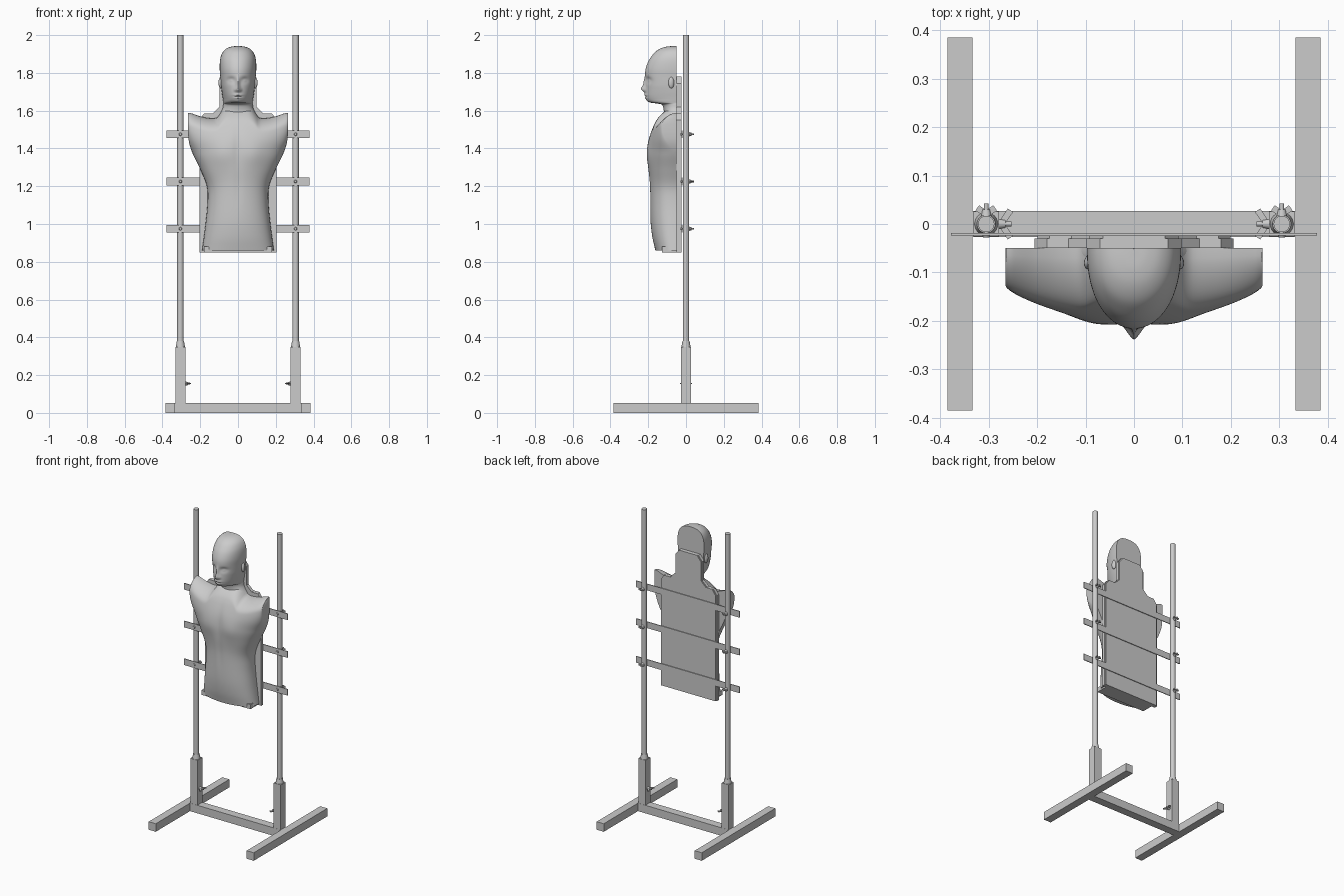
import bpy, bmesh, math
from math import sin, cos, pi, exp, sqrt
from mathutils import Matrix, Vector

if "Cube" in bpy.data.objects:
    bpy.data.objects.remove(bpy.data.objects["Cube"])

BACK = -0.05  # flat rear plane of the dummy


def make(name, bm, smooth=None):
    bmesh.ops.recalc_face_normals(bm, faces=bm.faces)
    me = bpy.data.meshes.new(name)
    bm.to_mesh(me)
    bm.free()
    ob = bpy.data.objects.new(name, me)
    bpy.context.collection.objects.link(ob)
    if smooth:
        bpy.ops.object.select_all(action='DESELECT')
        ob.select_set(True)
        bpy.context.view_layer.objects.active = ob
        bpy.ops.object.shade_smooth_by_angle(angle=math.radians(smooth))
    return ob


def add_box(bm, x0, x1, y0, y1, z0, z1, mat=Matrix()):
    m = Matrix.Translation(((x0+x1)/2, (y0+y1)/2, (z0+z1)/2)) @ Matrix.Diagonal((x1-x0, y1-y0, z1-z0, 1))
    bmesh.ops.create_cube(bm, size=1, matrix=mat @ m)


def add_cyl(bm, r0, r1, z0, z1, mat=Matrix(), seg=24):
    bmesh.ops.create_cone(bm, cap_ends=True, segments=seg, radius1=r0, radius2=r1, depth=z1-z0,
                          matrix=mat @ Matrix.Translation((0, 0, (z0+z1)/2)))


def box(name, *b):
    bm = bmesh.new()
    add_box(bm, *b)
    return make(name, bm)


def curve(keys, x, k=1):
    """Smooth interpolation of column k of a table, looked up by column 0."""
    n = len(keys)
    if x <= keys[0][0]:
        return keys[0][k]
    if x >= keys[-1][0]:
        return keys[-1][k]
    i = max(j for j in range(n-1) if keys[j][0] <= x)

    def slope(j):
        a, b = keys[max(j-1, 0)], keys[min(j+1, n-1)]
        return (b[k]-a[k]) / (b[0]-a[0])
    h = keys[i+1][0]-keys[i][0]
    t = (x-keys[i][0])/h
    return ((2*t**3-3*t*t+1)*keys[i][k] + (t**3-2*t*t+t)*h*slope(i)
            + (3*t*t-2*t**3)*keys[i+1][k] + (t**3-t*t)*h*slope(i+1))


def relief(name, rows):
    """Close a front surface grid against the flat rear plane."""
    bm = bmesh.new()
    F = [[bm.verts.new(p) for p in r] for r in rows]
    B = [[bm.verts.new((p[0], BACK, p[2])) for p in r] for r in rows]
    n, m = len(rows), len(rows[0])
    for i in range(n-1):
        for j in range(m-1):
            for G in (F, B):
                bm.faces.new((G[i][j], G[i][j+1], G[i+1][j+1], G[i+1][j]))
        for j in (0, m-1):
            bm.faces.new((F[i][j], F[i+1][j], B[i+1][j], B[i][j]))
    for i in (0, n-1):
        for j in range(m-1):
            bm.faces.new((F[i][j], F[i][j+1], B[i][j+1], B[i][j]))
    bmesh.ops.remove_doubles(bm, verts=bm.verts, dist=0.0003)
    return make(name, bm, 50)


def bump(x, z, cx, cz, sx, sz):
    return exp(-((x-cx)/sx)**2 - ((z-cz)/sz)**2)


# torso: (z, half width), (z, depth), (x, shoulder height), (z, arm stump share)
WIDTH = [(.86, .19), (1, .172), (1.12, .161), (1.2, .165), (1.29, .2), (1.38, .243), (1.45, .262), (1.6, .265)]
DEPTH = [(.86, .112), (.93, .128), (1.02, .138), (1.2, .142), (1.3, .15), (1.38, .153), (1.45, .146),
         (1.52, .122), (1.58, .09), (1.62, .075)]
SHOULDER = [(0, 1.62), (.06, 1.615), (.09, 1.59), (.11, 1.564), (.15, 1.56), (.2, 1.57), (.25, 1.587), (.265, 1.588)]
ARM = [(1.38, 0), (1.43, .3), (1.48, .52), (1.54, .68), (1.6, .8)]
rows = []
for i in range(61):
    v = 1-(1-i/60)**1.5
    row = []
    for j in range(73):
        t = pi*j/72
        u = -cos(t)
        z = .86 + v*(curve(SHOULDER, abs(u)*.265)-.86)
        x = curve(WIDTH, z)*u
        top = curve(SHOULDER, abs(u)*.265)-z
        cap = sqrt(max(0, 1-(1-min(top/.07, 1))**2))
        e = curve(ARM, z)
        f = sin(t)**(.72+.7*e)
        d = curve(DEPTH, z)*(e+(1-e)*f)
        # chest, breastbone and belly modelling
        d += .009*(bump(x, z, .08, 1.37, .06, .07)+bump(x, z, -.08, 1.37, .06, .07))
        d -= .005*bump(x, z, 0, 1.4, .02, .1) + .003*bump(x, z, 0, 1.2, .02, .1)
        row.append((x, BACK-d*cap*(1 if abs(u) < 1 or e > 0 else 0), z))
    rows.append(row)
relief("torso", rows)

# head and neck: (index, z, half width, depth)
HEAD = [(1.54, .13, .06), (1.58, .098, .066), (1.61, .082, .069), (1.632, .078, .078), (1.638, .077, .105),
        (1.643, .077, .138), (1.655, .079, .156), (1.675, .082, .164), (1.7, .086, .165), (1.74, .091, .163),
        (1.78, .094, .166), (1.82, .097, .164), (1.86, .096, .15), (1.89, .09, .131), (1.915, .077, .108),
        (1.932, .056, .078), (1.94, .03, .045), (1.942, .004, .006)]
HEAD = [(i,)+h for i, h in enumerate(HEAD)]
rows = []
for i in range(103):
    s = i/6
    z, w, d = (curve(HEAD, s, k) for k in (1, 2, 3))
    row = []
    for j in range(81):
        t = pi*j/80
        jaw = max(0, 1-abs(z-1.66)/.07)
        x, y = -w*cos(t), d*max(0, sin(t))**(.85+.25*jaw)
        if z > 1.64 and 0 < j < 80:
            ax = abs(x)
            y += .021*bump(x, z, 0, 1.715, .012, .016) + .012*bump(x, z, 0, 1.745, .009, .028)   # nose
            y += .006*bump(ax, z, .014, 1.71, .008, .008)                                        # nostrils
            y -= .013*bump(ax, z, .036, 1.762, .02, .014)                                        # sockets
            y += .007*bump(ax, z, .036, 1.759, .012, .007)                                       # eyelids
            y += .006*bump(x, z, 0, 1.683, .022, .006) + .006*bump(x, z, 0, 1.668, .018, .006)   # lips
            y -= .004*bump(x, z, 0, 1.6755, .022, .003)
            y += .004*bump(x, z, 0, 1.652, .018, .008)                                           # chin
        row.append((x, BACK-max(y, 0), z))
    rows.append(row)
relief("head", rows)

# ears
for s in (-1, 1):
    bm = bmesh.new()
    bmesh.ops.create_uvsphere(bm, u_segments=16, v_segments=10, radius=1,
                              matrix=Matrix.Translation((s*.092, -.078, 1.748)) @ Matrix.Rotation(s*.25, 4, 'Z')
                              @ Matrix.Diagonal((.011, .016, .03, 1)))
    make("ear", bm, 40)

# silhouette board with thinner backing sheet
HALF = [(.205, .85), (.205, 1.55), (.18, 1.585), (.135, 1.585), (.098, 1.62), (.098, 1.745), (.07, 1.78)]


def board(name, y0, y1, inset):
    bm = bmesh.new()
    pts = [(x-inset, z) for x, z in HALF]
    pts += [(-x, z) for x, z in reversed(pts)]
    f = bm.faces.new([bm.verts.new((x, y0, z)) for x, z in pts])
    ext = bmesh.ops.extrude_face_region(bm, geom=[f])
    bmesh.ops.translate(bm, vec=(0, y1-y0, 0), verts=[g for g in ext['geom'] if isinstance(g, bmesh.types.BMVert)])
    return make(name, bm)


board("silhouette_board", -.05, -.03, 0)
board("backing_sheet", -.03, -.024, .006)
box("bottom_ledge", -.18, .18, -.127, -.045, .85, .88)

# base frame
box("cross_bar", -.334, .334, -.027, .027, 0, .053)


def wing_nut(name, mat, span):
    """Threaded stud, hub and two flared wings pointing along local z."""
    bm = bmesh.new()
    add_cyl(bm, .005, .005, -.01, .026, mat, 12)
    add_cyl(bm, .011, .008, 0, .014, mat, 16)
    for s in (-1, 1):
        tilt = mat @ Matrix.Translation((s*.006, 0, .007)) @ Matrix.Rotation(-s*.6, 4, 'Y')
        add_box(bm, min(0, s*span), max(0, s*span), -.003, .003, -.005, .008, tilt)
    make(name, bm, 40)


for s in (-1, 1):
    box("foot_bar", *sorted((s*.333, s*.385)), -.385, .385, 0, .053)
    px = s*.305
    box("post_sleeve", px-.026, px+.026, -.026, .026, .03, .35)
    at = Matrix.Translation((px, 0, 0))
    bm = bmesh.new()
    add_cyl(bm, .024, .019, .35, .38, at)
    make("sleeve_collar", bm, 40)
    bm = bmesh.new()
    add_cyl(bm, .0168, .0168, .05, 2, at, 32)
    make("upright_pole", bm, 40)
    wing_nut("sleeve_clamp", Matrix.Translation((s*.279, 0, .155)) @ Matrix.Rotation(-s*pi/2, 4, 'Y')
             @ Matrix.Rotation(pi/2, 4, 'Z'), .028)

# horizontal slats with bolts and wing nuts
for z in (.975, 1.225, 1.475):
    box("slat", -.378, .378, -.0235, -.0185, z-.021, z+.021)
    for s in (-1, 1):
        base = Matrix.Translation((s*.305, 0, z)) @ Matrix.Rotation(-pi/2, 4, 'X')
        bm = bmesh.new()
        add_cyl(bm, .006, .009, -.028, -.0225, base, 16)
        add_cyl(bm, .005, .005, -.024, .025, base, 12)
        make("slat_bolt", bm, 40)
        wing_nut("slat_wing_nut", base @ Matrix.Translation((0, 0, .016)), .016)
